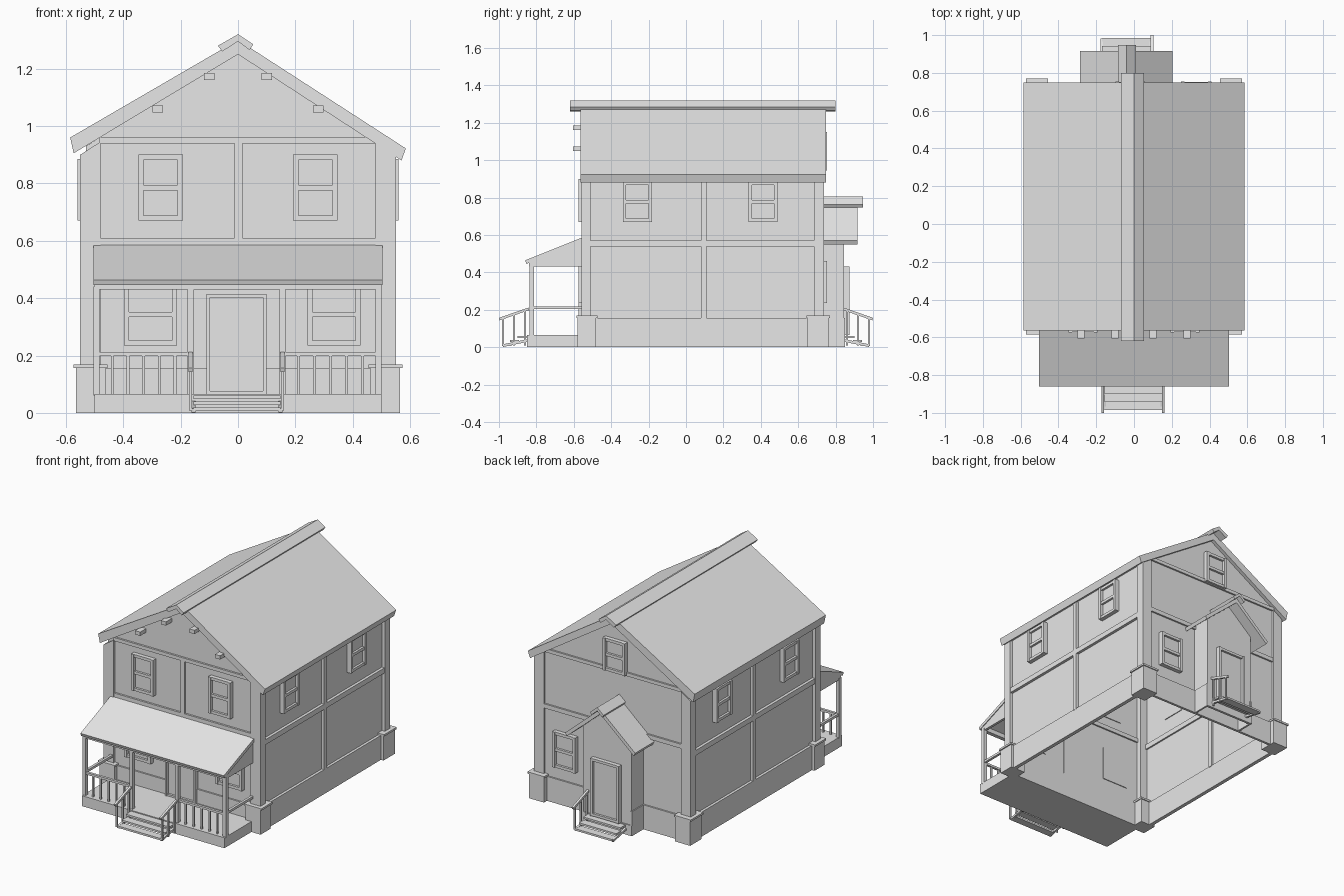
import bpy
import bmesh
from math import radians
from mathutils import Matrix, Vector

cube = bpy.data.objects.get("Cube")
if cube:
    bpy.data.objects.remove(cube, do_unlink=True)

GREY = (0.8, 0.8, 0.8, 1)
mat = bpy.data.materials.new("plain grey")
mat.use_nodes = True
mat.diffuse_color = GREY
mat.node_tree.nodes["Principled BSDF"].inputs["Base Color"].default_value = GREY


class Part:
    """Collects boxes, bars and prisms into one named object."""

    def __init__(self, name):
        self.name, self.bm = name, bmesh.new()

    def box(self, x0, x1, y0, y1, z0, z1, place=Matrix()):
        size = Matrix.Diagonal((x1 - x0, y1 - y0, z1 - z0, 1))
        mid = Matrix.Translation(((x0 + x1) / 2, (y0 + y1) / 2, (z0 + z1) / 2))
        bmesh.ops.create_cube(self.bm, size=1, matrix=place @ mid @ size)
        return self

    def bar(self, start, end, thick=0.012):
        a, b = Vector(start), Vector(end)
        turn = (b - a).to_track_quat("Z", "Y").to_matrix().to_4x4()
        size = Matrix.Diagonal((thick, thick, (b - a).length, 1))
        bmesh.ops.create_cube(self.bm, size=1, matrix=Matrix.Translation((a + b) / 2) @ turn @ size)
        return self

    def prism(self, profile, start, end, axis="y", skip=()):
        """Sweep a profile along an axis; skipped edge numbers are left open."""
        rings = []
        for t in (start, end):
            rings.append([self.bm.verts.new((u, t, v) if axis == "y" else (t, u, v)) for u, v in profile])
        faces = [self.bm.faces.new(ring) for ring in rings]
        n = len(profile)
        for i in range(n):
            if i not in skip:
                j = (i + 1) % n
                faces.append(self.bm.faces.new((rings[0][i], rings[0][j], rings[1][j], rings[1][i])))
        return self

    def done(self):
        bmesh.ops.recalc_face_normals(self.bm, faces=self.bm.faces)
        mesh = bpy.data.meshes.new(self.name)
        self.bm.to_mesh(mesh)
        self.bm.free()
        mesh.materials.append(mat)
        bpy.context.collection.objects.link(bpy.data.objects.new(self.name, mesh))


def framed(name, turn, wall, across, width, z0, z1, sash=True, trim=0.018):
    """Window or door with raised trim; turn 0 faces the front."""
    place = Matrix.Rotation(radians(turn), 4, "Z") @ Matrix.Translation((across, -wall, 0))
    w = width / 2
    p = Part(name)
    p.box(-w, w, -0.012, 0.005, z0, z1, place)
    for s in (-1, 1):
        edge = s * (w - trim / 2)
        p.box(edge - trim / 2, edge + trim / 2, -0.03, 0, z0, z1, place)
    bars = [z0 + trim / 2, z1 - trim / 2] + ([(z0 + z1) / 2] if sash else [])
    for z in bars:
        p.box(-w + trim, w - trim, -0.026, 0, z - trim / 2, z + trim / 2, place)
    p.done()


def stairs(name, x0, x1, side, rails):
    """Three open treads running outward from the house, with sloping rails."""
    p = Part(name + "_steps")
    for i in range(3):
        ya, yb = sorted((side * (0.85 + i * 0.042), side * (0.9 + i * 0.042)))
        z = 0.06 - i * 0.021
        p.box(x0, x1, ya, yb, z - 0.012, z)
    for x in (x0, x1):
        p.bar((x, side * 0.85, 0.035), (x, side * 0.98, 0.008), 0.014)
    p.done()
    r = Part(name + "_rails")
    for x in rails:
        r.bar((x, side * 0.84, 0.205), (x, side * 0.998, 0.15), 0.014)
        for y in (0.86, 0.92, 0.978):
            top = 0.205 - (y - 0.84) * 0.35
            r.bar((x, side * y, 0.008), (x, side * y, top), 0.01)
    r.done()


# Main walls: gabled shell, open underneath
Part("walls").prism([(-0.53, 0), (0.53, 0), (0.53, 0.91), (0, 1.26), (-0.53, 0.93)],
                    -0.545, 0.725, skip=(0,)).done()

# Foundation skirt
skirt = Part("foundation")
for s in (-1, 1):
    skirt.box(s * 0.535 - 0.012, s * 0.535 + 0.012, -0.555, 0.735, 0, 0.155)
for y in (-0.547, 0.727):
    skirt.box(-0.54, 0.54, y - 0.008, y + 0.008, 0, 0.155)
skirt.done()

# Corner posts and their plinths
for side, s in (("left", 1), ("right", -1)):
    for end, y0, y1 in (("front", -0.56, -0.51), ("back", 0.685, 0.738)):
        Part(f"{end}_{side}_corner_post").prism(
            [(s * 0.48, 0), (s * 0.55, 0), (s * 0.55, 0.9), (s * 0.48, 0.945)], y0, y1).done()
    for end, y0, y1 in (("front", -0.58, -0.48), ("back", 0.65, 0.765)):
        xa, xb = sorted((s * 0.46, s * 0.565))
        xc, xd = sorted((s * 0.455, s * 0.573))
        plinth = Part(f"{end}_{side}_plinth").box(xa, xb, y0, y1, 0, 0.158)
        plinth.box(xc, xd, y0 - 0.006, y1 + 0.006, 0.156, 0.168).done()

# Timber beams on the walls
beams = Part("wall_beams")
for s in (-1, 1):
    xa, xb = sorted((s * 0.52, s * 0.548))
    beams.box(xa, xb, -0.52, 0.69, 0.537, 0.57)
    beams.box(xa, xb, 0.08, 0.11, 0.15, 0.9)
for y0, y1 in ((-0.557, -0.535), (0.715, 0.736)):
    beams.box(-0.485, 0.485, y0, y1, 0.583, 0.61)
    beams.box(-0.485, 0.485, y0, y1, 0.94, 0.962)
beams.box(-0.013, 0.015, -0.557, -0.535, 0.6, 0.945)
beams.done()

# Main roof, ridge cap and purlin ends
Part("main_roof").prism([(-0.585, 0.96), (0, 1.3), (0.585, 0.922), (0.57, 0.88), (0, 1.25), (-0.573, 0.905)],
                        -0.565, 0.748).done()
Part("ridge_cap").prism([(-0.07, 1.28), (0, 1.32), (0.053, 1.285), (0.04, 1.265), (0, 1.295), (-0.055, 1.26)],
                        -0.62, 0.8).done()
purlins = Part("purlin_ends")
for x, z in ((0.1, 1.173), (0.28, 1.06)):
    for s in (-1, 1):
        purlins.box(s * x - 0.018, s * x + 0.018, -0.605, -0.54, z - 0.012, z + 0.012)
purlins.done()

# Windows and front door
for s, side in ((1, "left"), (-1, "right")):
    framed(f"front_{side}_upper_window", 0, 0.545, s * 0.27, 0.155, 0.67, 0.9)
    framed(f"front_{side}_lower_window", 0, 0.545, s * 0.32 + 0.015, 0.185, 0.235, 0.45)
    for y in (-0.26, 0.412):
        end = "front" if y < 0 else "back"
        framed(f"{side}_{end}_side_window", s * 90, 0.53, s * y, 0.155, 0.67, 0.885)
framed("back_lower_window", 180, 0.725, -0.33, 0.16, 0.235, 0.46)
framed("attic_window", 180, 0.725, 0.02, 0.155, 0.945, 1.15)
framed("front_door", 0, 0.545, -0.005, 0.21, 0.065, 0.415, sash=False, trim=0.012)

# Front porch: deck, posts, beam, cheeks and roof
Part("porch_deck").box(-0.5, 0.5, -0.85, -0.555, 0, 0.066).done()
posts = Part("porch_posts")
for x in (-0.493, -0.165, 0.155, 0.49):
    posts.box(x - 0.011, x + 0.011, -0.837, -0.812, 0.06, 0.44)
posts.done()
beam = Part("porch_beam").box(-0.5, 0.5, -0.84, -0.815, 0.43, 0.458)
for x in (-0.493, 0.49):
    beam.prism([(-0.55, 0.43), (-0.83, 0.43), (-0.83, 0.455), (-0.55, 0.565)], x - 0.008, x + 0.008, "x")
beam.done()
Part("porch_roof").prism([(-0.55, 0.588), (-0.86, 0.464), (-0.853, 0.445), (-0.55, 0.564)],
                         -0.503, 0.503, "x").done()

# Porch railings
rail = Part("porch_railing")
for x0, x1 in ((-0.493, -0.165), (0.155, 0.49)):
    rail.box(x0, x1, -0.833, -0.817, 0.198, 0.212)
    for i in range(1, 6):
        x = x0 + (x1 - x0) * i / 6
        rail.bar((x, -0.825, 0.06), (x, -0.825, 0.2), 0.01)
for x in (-0.493, 0.49):
    rail.box(x - 0.008, x + 0.008, -0.82, -0.54, 0.203, 0.218)
rail.done()
stairs("front", -0.155, 0.148, -1, (-0.165, 0.155))

# Back entrance: gabled vestibule, roof, ridge cap, door and steps
MID = -0.04
Part("vestibule").prism([(MID - 0.17, 0), (MID + 0.17, 0), (MID + 0.17, 0.61), (MID, 0.755), (MID - 0.17, 0.61)],
                        0.72, 0.845, skip=(0,)).done()
plinth = Part("vestibule_base")
plinth.box(MID - 0.175, MID + 0.175, 0.835, 0.851, 0, 0.066)
for s in (-1, 1):
    x = MID + s * 0.17
    plinth.box(x - 0.006, x + 0.006, 0.725, 0.85, 0, 0.155)
plinth.done()
Part("vestibule_roof").prism([(MID - 0.245, 0.57), (MID, 0.782), (MID + 0.245, 0.57),
                              (MID + 0.235, 0.55), (MID, 0.752), (MID - 0.235, 0.55)], 0.72, 0.917).done()
Part("vestibule_ridge_cap").prism([(MID - 0.045, 0.768), (MID, 0.806), (MID + 0.05, 0.764),
                                   (MID + 0.04, 0.748), (MID, 0.784), (MID - 0.035, 0.752)], 0.72, 0.947).done()
framed("back_door", 180, 0.845, -MID, 0.2, 0.066, 0.43, sash=False, trim=0.016)
stairs("back", -0.17, 0.09, 1, (0.095,))
